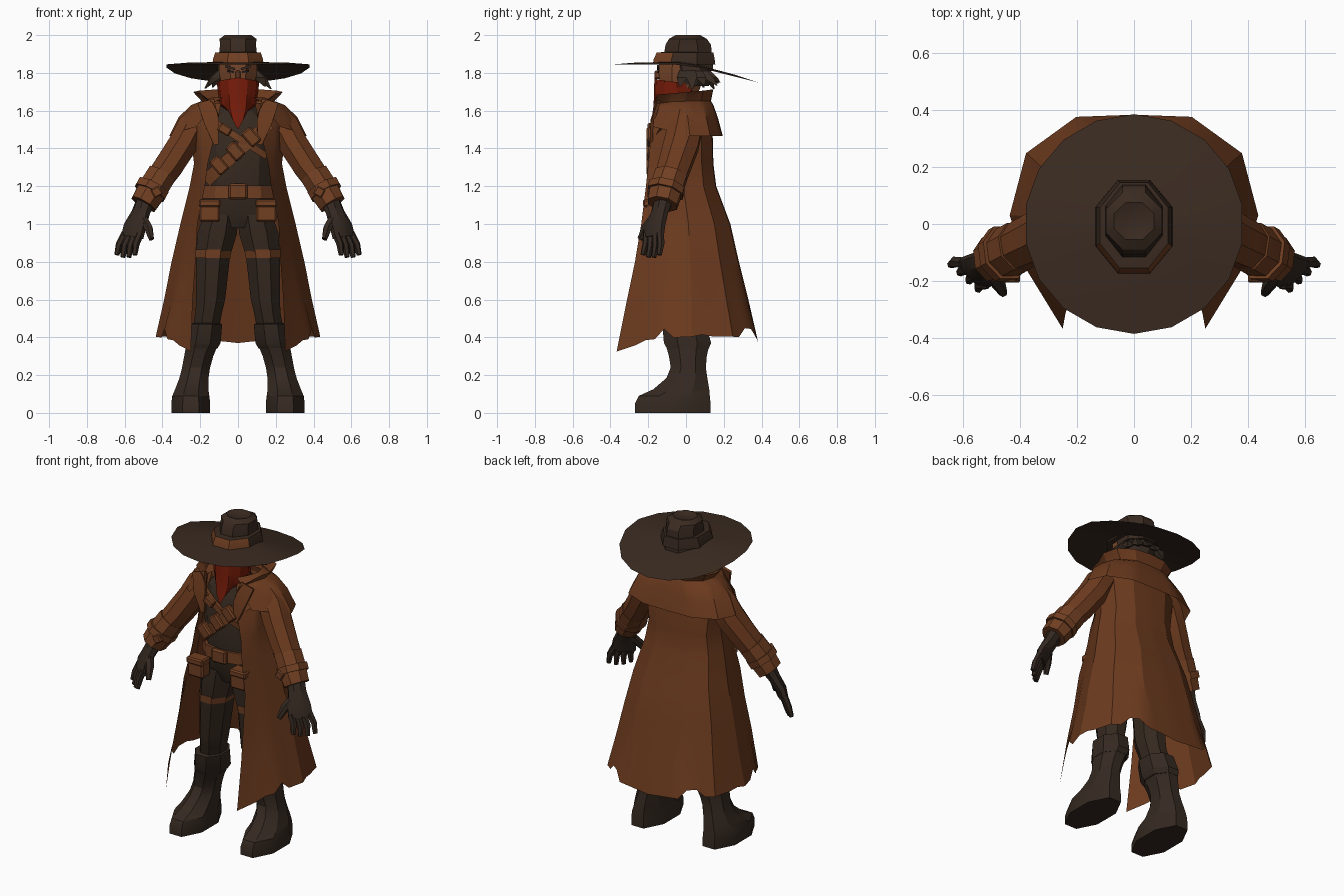
import bpy
import bmesh
import math
import random
from mathutils import Vector, Matrix

random.seed(7)
default_cube = bpy.data.objects.get("Cube")
if default_cube:
    bpy.data.objects.remove(default_cube, do_unlink=True)


def material(name, red, green, blue):
    mat = bpy.data.materials.new(name)
    mat.use_nodes = True
    mat.diffuse_color = (red, green, blue, 1)
    shader = mat.node_tree.nodes["Principled BSDF"]
    shader.inputs["Base Color"].default_value = (red, green, blue, 1)
    shader.inputs["Roughness"].default_value = 0.9
    return mat


COAT = material("coat brown", .15, .043, .013)
LEATHER = material("strap leather", .165, .05, .016)
FELT = material("dark felt", .041, .023, .0145)
CLOTH = material("dark cloth", .036, .022, .014)
GLOVE = material("boot and glove leather", .035, .022, .015)
HAIR = material("hair", .038, .024, .016)
RED = material("red cloth", .19, .012, .003)
SKIN = material("tanned skin", .19, .063, .024)
BLACK = material("eye black", .012, .009, .008)

# Half sections from front to back, as fractions of width and depth
DRAPED = [(.85, .27), (.99, .53), (.86, .82), (.46, .99), (0, 1)]
WRAPPED = [(.45, .05), (.88, .27), (1, .6), (.7, .95), (0, 1)]
parts = []


def finish(name, bm, mats, mirror=False):
    """Turn a bmesh into a named object, mirrored over x when asked."""
    bmesh.ops.recalc_face_normals(bm, faces=bm.faces)
    mesh = bpy.data.meshes.new(name)
    bm.to_mesh(mesh)
    bm.free()
    for mat in mats:
        mesh.materials.append(mat)
    obj = bpy.data.objects.new(name, mesh)
    bpy.context.collection.objects.link(obj)
    if mirror:
        obj.modifiers.new("Mirror", "MIRROR")
    parts.append(obj)
    return obj


def skin_rings(bm, rings, closed, caps):
    """Bridge successive rings of points with quads."""
    loops = [[bm.verts.new(point) for point in ring] for ring in rings]
    count = len(loops[0])
    for low, high in zip(loops, loops[1:]):
        for i in range(count if closed else count - 1):
            j = (i + 1) % count
            bm.faces.new((low[i], low[j], high[j], high[i]))
    if caps:
        bm.faces.new(loops[0])
        bm.faces.new(loops[-1])


def tube(name, path, mat, sides=8, flat=False, mirror=False, across=(0, 1, 0)):
    """Loft along (x, y, z, rx, ry) stations; flat keeps sections level."""
    centres = [Vector(station[:3]) for station in path]
    rings = []
    for i, station in enumerate(path):
        if flat:
            u, v = Vector((1, 0, 0)), Vector((0, 1, 0))
        else:
            heading = (centres[min(i + 1, len(path) - 1)] - centres[max(i - 1, 0)]).normalized()
            u = Vector(across).cross(heading).normalized()
            v = heading.cross(u)
        grow = 1 / math.cos(math.pi / sides)
        ring = []
        for k in range(sides):
            angle = (k + .5) * math.tau / sides
            ring.append(centres[i] + u * station[3] * grow * math.cos(angle)
                        + v * station[4] * grow * math.sin(angle))
        rings.append(ring)
    bm = bmesh.new()
    skin_rings(bm, rings, True, True)
    return finish(name, bm, [mat], mirror)


def shell(name, rows, mat, section, shift, steps=3):
    """Open garment: rows of (z, half width, front y, back y, front gap)."""
    rings = []
    for r, (z, width, front, back, gap) in enumerate(rows):
        corners = [(gap, front)] + [(fx * width, front + fy * (back - front)) for fx, fy in section]
        total = len(section) * steps
        ring = []
        for c in range(total + 1):
            k = min(c // steps, len(section) - 1)
            x, y = Vector(corners[k]).lerp(Vector(corners[k + 1]), c / steps - k)
            ring.append((x, y, z + shift(r, c / total)))
        rings.append(ring)
    bm = bmesh.new()
    skin_rings(bm, rings, False, False)
    return finish(name, bm, [mat], True)


def box(name, centre, size, mat, mirror=False, turn=0, bevel=0):
    bm = bmesh.new()
    bmesh.ops.create_cube(bm, size=1, matrix=Matrix.Translation(centre)
                          @ Matrix.Rotation(turn, 4, "Y") @ Matrix.Diagonal((*size, 1)))
    if bevel:
        bmesh.ops.bevel(bm, geom=bm.edges[:], offset=bevel, segments=1, affect="EDGES")
    return finish(name, bm, [mat], mirror)


# Boots and legs
tube("boot", [(.25, -.07, 0, .103, .2), (.25, -.07, .05, .103, .2), (.25, -.062, .09, .098, .188),
              (.245, -.025, .125, .088, .148), (.233, .005, .185, .077, .108), (.222, .012, .24, .074, .093),
              (.208, .01, .3, .077, .1), (.19, .008, .36, .084, .115)], GLOVE, 8, True, True)
tube("boot_cuff", [(.195, .01, .34, .085, .11), (.185, .008, .37, .093, .125),
                   (.172, -.01, .47, .088, .115), (.172, -.01, .475, .07, .09)], GLOVE, 8, True, True)
tube("trouser_leg", [(.175, 0, .42, .07, .09), (.155, -.02, .53, .07, .09), (.145, -.03, .6, .077, .1),
                     (.132, -.02, .83, .09, .11), (.11, -.02, .95, .105, .125),
                     (.09, -.02, 1.05, .09, .12)], CLOTH, 8, True, True)
tube("thigh_strap", [(.135, -.02, .82, .094, .115), (.13, -.02, .865, .096, .117)], LEATHER, 8, True, True)

# Torso and belt
tube("torso", [(0, -.02, .98, .08, .1), (0, -.02, 1.06, .19, .13), (0, -.03, 1.2, .175, .13),
               (0, -.03, 1.45, .19, .14), (0, -.02, 1.56, .17, .11), (0, -.01, 1.63, .08, .08),
               (0, -.01, 1.72, .06, .07)], CLOTH, 10, True)
tube("belt", [(0, -.03, 1.135, .198, .148), (0, -.03, 1.205, .193, .146)], LEATHER, 10, True)
box("belt_buckle", (0, -.185, 1.172), (.1, .035, .085), LEATHER, bevel=.01)
box("belt_pouch", (.15, -.18, 1.065), (.11, .08, .11), LEATHER, True, bevel=.01)
box("belt_pouch_flap", (.15, -.185, 1.11), (.115, .085, .04), LEATHER, True, bevel=.008)


# Chest straps wrapped over the torso
def strap(name, start, end, width):
    path = []
    for i in range(7):
        x = start[0] + (end[0] - start[0]) * i / 6
        z = start[1] + (end[1] - start[1]) * i / 6
        path.append((x, -.035 - .14 * math.sqrt(1 - (x / .21) ** 2), z, width, .012))
    tube(name, path, LEATHER, 4)


strap("bandolier", (-.17, 1.23), (.16, 1.53), .034)
strap("cross_strap", (-.16, 1.56), (.15, 1.36), .018)
for i in range(3):
    box("bandolier_pouch", (-.1 + .085 * i, -.186, 1.31 + .075 * i), (.066, .045, .095),
        LEATHER, turn=-.72, bevel=.009)
box("strap_pouch", (-.07, -.185, 1.5), (.07, .035, .05), LEATHER, turn=.55, bevel=.008)


# Long coat with a ragged hem
def hem(row, t):
    if row != 7:
        return 0
    notch = random.choice((0, 0, .01, .05)) if .1 < t < .9 else 0
    return notch - .045 * max(0, 1 - t * 5) + .035 * math.sin(math.pi * t)


shell("coat", [(1.64, .16, -.14, .11, .09), (1.52, .26, -.18, .14, .11), (1.32, .235, -.2, .145, .16),
               (1.2, .258, -.212, .16, .175), (1.0, .308, -.237, .235, .215), (.8, .355, -.27, .28, .225),
               (.6, .395, -.312, .33, .24), (.37, .44, -.367, .383, .25)], COAT, DRAPED, hem, 4)

# Shoulder cape and upturned collar
shell("shoulder_cape", [(1.67, .14, -.13, .12, .08), (1.63, .25, -.15, .145, .15),
                        (1.565, .318, -.17, .168, .18), (1.465, .368, -.175, .195, .22)], COAT, DRAPED,
      lambda row, t: .05 * max(0, 1 - t * 2.5) if row == 3 else 0)
shell("collar", [(1.57, .16, -.18, .11, .1), (1.64, .185, -.17, .13, .13), (1.72, .24, -.15, .146, .19)],
      COAT, DRAPED, lambda row, t: -.035 * (1 - t) if row == 2 else 0)
tube("lapel", [(.115, -.185, 1.42, .012, .008), (.14, -.18, 1.54, .04, .008),
               (.17, -.145, 1.65, .045, .008)], COAT, 4, mirror=True)

# Sleeves and cuffs
tube("sleeve", [(.2, 0, 1.57, .065, .075), (.247, -.005, 1.51, .078, .09), (.294, -.025, 1.42, .077, .092),
                (.365, -.06, 1.31, .076, .085), (.43, -.09, 1.22, .07, .08),
                (.49, -.12, 1.12, .06, .07)], COAT, 8, mirror=True)
tube("sleeve_cuff", [(.405, -.078, 1.26, .077, .085), (.455, -.105, 1.18, .078, .085),
                     (.5, -.125, 1.105, .07, .078)], LEATHER, 8, mirror=True)
tube("cuff_strap", [(.448, -.1, 1.2, .086, .094), (.467, -.11, 1.165, .086, .094)], LEATHER, 8, mirror=True)
box("cuff_buckle", (.43, -.19, 1.17), (.05, .03, .05), LEATHER, True, turn=.5, bevel=.006)

# Gloved hands
row = Vector((.74, .67, 0))
facing = (-.67, .74, 0)
tube("palm", [(.49, -.12, 1.12, .05, .045), (.515, -.14, 1.06, .052, .036), (.545, -.165, .99, .068, .032),
              (.56, -.172, .93, .07, .026)], GLOVE, 8, mirror=True, across=facing)
for i in range(4):
    base = Vector((.558, -.172, .95)) + row * .036 * (i - 1.5)
    tip = Vector((.594, -.185, .818 + .012 * abs(i - 1.5))) + row * .043 * (i - 1.5)
    middle = (base + tip) / 2 + Vector((.008, .006, 0))
    tube("finger", [(*base, .018, .018), (*middle, .017, .017), (*tip, .012, .012)],
         GLOVE, 6, mirror=True, across=facing)
tube("thumb", [(.51, -.16, 1.04, .024, .026), (.475, -.21, .98, .022, .022),
               (.458, -.243, .92, .013, .013)], GLOVE, 6, mirror=True)

# Head, face and neckerchief
tube("head", [(0, -.03, 1.66, .06, .08), (0, -.03, 1.72, .085, .105), (0, -.025, 1.8, .1, .12),
              (0, -.02, 1.88, .1, .12)], SKIN, 8, True)
box("nose", (0, -.15, 1.79), (.028, .035, .045), SKIN, bevel=.008)
box("eye", (.038, -.147, 1.808), (.036, .008, .012), BLACK, True, turn=-.2)
box("eyebrow", (.042, -.148, 1.828), (.055, .009, .012), HAIR, True, turn=-.3)
shell("neckerchief", [(1.775, .112, -.167, .03, 0), (1.7, .107, -.17, .04, 0), (1.63, .095, -.172, .04, 0),
                      (1.6, .06, -.184, 0, 0)], RED, WRAPPED,
      lambda row, t: (0, -.01, -.04, -.1)[row] * max(0, 1 - t * 2.5) - (.04 * t if row == 0 else 0), 2)

# Hair cap and chunky hanging locks
tube("hair_cap", [(0, .025, 1.73, .085, .09), (0, .03, 1.78, .105, .11), (0, .02, 1.815, .1, .105)],
     HAIR, 10, True)
for i in range(10):
    angle = math.radians(-20 + 24.5 * i)
    x, y = math.cos(angle), math.sin(angle)
    reach = random.uniform(.15, .18)
    tube("hair_lock", [(x * .08, .02 + y * .08, 1.815, .026, .026), (x * .12, .02 + y * .122, 1.775, .031, .028),
                       (x * reach, .02 + y * reach, random.uniform(1.71, 1.75), .004, .004)],
         HAIR, 4, True)

# Wide hat: brim, band and dented crown
bm = bmesh.new()
rings = []
for radius, lift in ((.12, .012), (.26, .01), (.385, 0)):
    ring = []
    for k in range(18):
        angle = (k + .5) * math.tau / 18
        x, y = radius * math.cos(angle), radius * math.sin(angle)
        ring.append((x, y, 1.845 + lift - .25 * max(y, 0)))
    rings.append(ring)
skin_rings(bm, rings, True, False)
finish("hat_brim", bm, [FELT])
band = tube("hat_band", [(0, -.01, 1.845, .135, .165), (0, -.01, 1.87, .133, .162),
                         (0, -.005, 1.908, .12, .15), (0, 0, 1.91, .09, .12)], FELT, 8, True)
band.data.materials.append(LEATHER)
for face in band.data.polygons:
    if face.center.y < -.06 and abs(face.normal.z) < .6:
        face.material_index = 1
tube("hat_crown", [(0, .03, 1.81, .11, .115), (0, .01, 1.9, .1, .127), (0, .012, 1.95, .095, .12),
                   (0, .01, 1.98, .098, .1), (0, .01, 2.0, .07, .065), (0, .005, 1.988, .03, .035)],
     FELT, 8, True)

# Crisp edges with soft broad surfaces
bpy.ops.object.select_all(action="DESELECT")
for obj in parts:
    obj.select_set(True)
bpy.context.view_layer.objects.active = parts[0]
bpy.ops.object.shade_smooth_by_angle(angle=math.radians(28))
